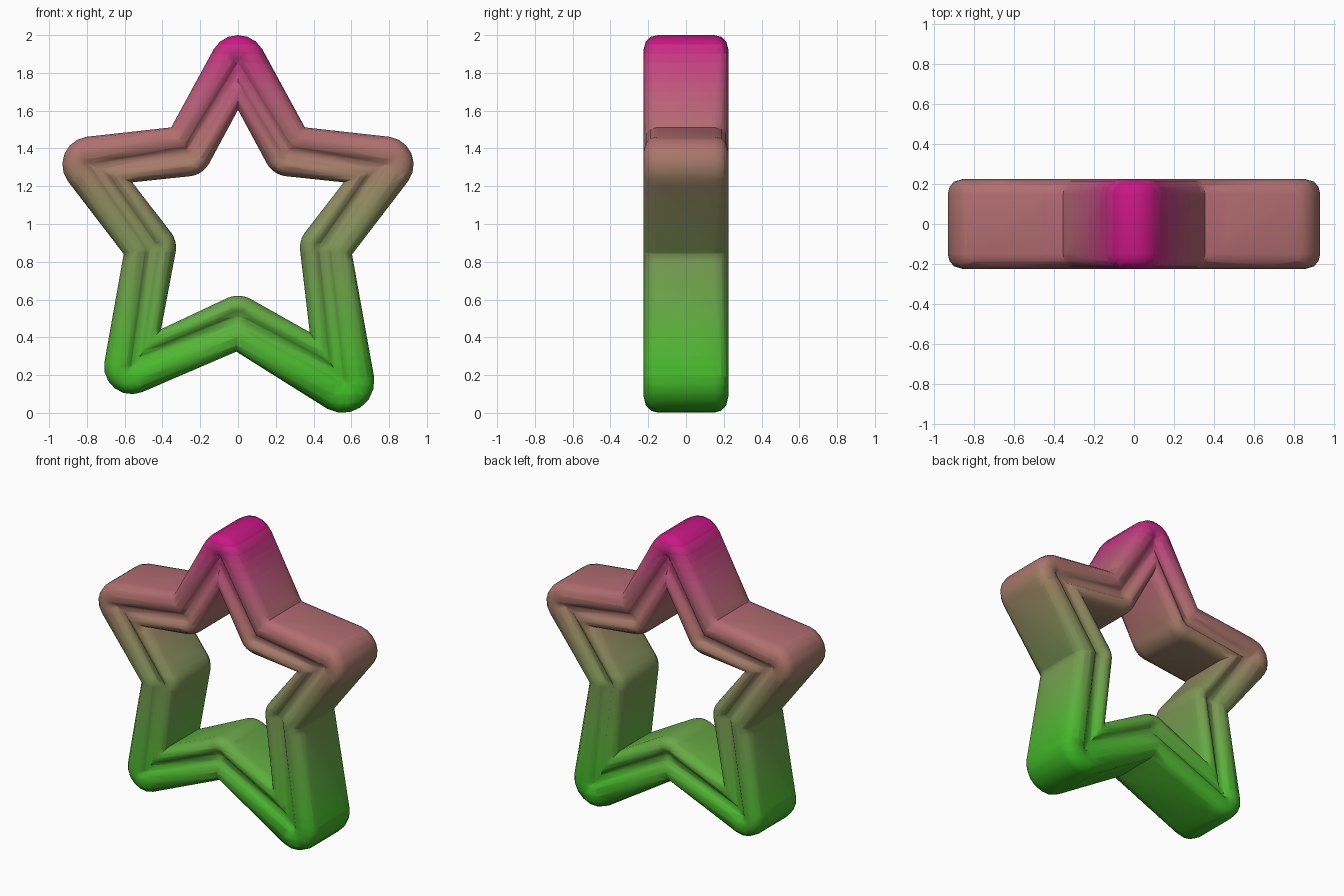
import bpy, bmesh, math
from mathutils import Vector

if "Cube" in bpy.data.objects:
    bpy.data.objects.remove(bpy.data.objects["Cube"])

# Star centreline, clockwise from the top tip: x, z, half width
PATH = [(0, 1.852, .148), (.27, 1.387, .135), (.782, 1.315, .148), (.463, .875, .135),
        (.555, .167, .167), (0, .48, .14), (-.563, .245, .146), (-.463, .875, .135),
        (-.782, 1.315, .148), (-.27, 1.387, .135)]
# Half of the tube section: across (-1 inner, 1 outer), depth; shallow groove in the face
FACE = [(1, .15), (.94, .187), (.78, .212), (.5, .224), (.2, .216), (.02, .19),
        (-.25, .19), (-.42, .212), (-.6, .22), (-.8, .21), (-.94, .185), (-1, .15)]
SECTION = [(d, -y) for d, y in FACE] + [(d, y) for d, y in reversed(FACE)]
# Colour by height
RAMP = [(0, (.03, .42, .012)), (.3, (.075, .48, .03)), (.85, (.20, .31, .09)),
        (1.15, (.29, .25, .12)), (1.4, (.42, .17, .15)), (1.7, (.50, .10, .20)),
        (2, (.60, .0, .24))]
BANDS, FAN = 40, 6
INNER_TIP = .84  # the hole's sharp corners at the tips reach further out


def ramp(z):
    for (z0, a), (z1, b) in zip(RAMP, RAMP[1:]):
        if z <= z1:
            return tuple(p + (q - p) * (z - z0) / (z1 - z0) for p, q in zip(a, b))
    return RAMP[-1][1]


def normal(a, b):
    d = (b - a).normalized()
    return Vector((-d.y, d.x))


# Sweep the section; the convex side of each corner is an arc, the other is mitred
pts = [Vector(p[:2]) for p in PATH]
rings = []
bm = bmesh.new()
for i, p in enumerate(pts):
    n0 = normal(pts[i - 1], p)
    n1 = normal(p, pts[(i + 1) % len(pts)])
    a0 = math.atan2(n0.y, n0.x)
    turn = (math.atan2(n1.y, n1.x) - a0 + math.pi) % math.tau - math.pi
    mitre = (n0 + n1) / (1 + n0.dot(n1)) * (INNER_TIP if i % 2 == 0 and i != 5 else 1)
    for k in range(FAN + 1):
        a = a0 + turn * k / FAN
        arc = Vector((math.cos(a), math.sin(a)))
        ring = []
        for d, y in SECTION:
            q = p + PATH[i][2] * d * (arc if d * turn < 0 else mitre)
            ring.append(bm.verts.new((q.x, y, q.y)))
        rings.append(ring)
for r, s in zip(rings, rings[1:] + rings[:1]):
    for j in range(len(r)):
        j2 = (j + 1) % len(r)
        bm.faces.new((r[j], r[j2], s[j2], s[j]))
bmesh.ops.remove_doubles(bm, verts=bm.verts, dist=.0005)
bmesh.ops.triangulate(bm, faces=[f for f in bm.faces if len(f.verts) > 3])

# Cut into height bands for the colour gradient
for k in range(1, BANDS):
    bmesh.ops.bisect_plane(bm, geom=bm.verts[:] + bm.edges[:] + bm.faces[:], dist=.0005,
                           plane_co=(0, 0, 2 * k / BANDS), plane_no=(0, 0, 1))
bmesh.ops.recalc_face_normals(bm, faces=bm.faces)
for f in bm.faces:
    f.material_index = max(0, min(BANDS - 1, int(f.calc_center_median().z * BANDS / 2)))

mesh = bpy.data.meshes.new("star_ring")
bm.to_mesh(mesh)
bm.free()
for k in range(BANDS):
    mat = bpy.data.materials.new(f"gradient_{k:02d}")
    mat.diffuse_color = (*ramp((k + .5) * 2 / BANDS), 1)
    mat.use_nodes = True
    mat.node_tree.nodes["Principled BSDF"].inputs["Base Color"].default_value = mat.diffuse_color
    mesh.materials.append(mat)
star = bpy.data.objects.new("star_ring", mesh)
bpy.context.collection.objects.link(star)
bpy.context.view_layer.objects.active = star
star.select_set(True)
bpy.ops.object.shade_smooth_by_angle(angle=math.radians(50))
